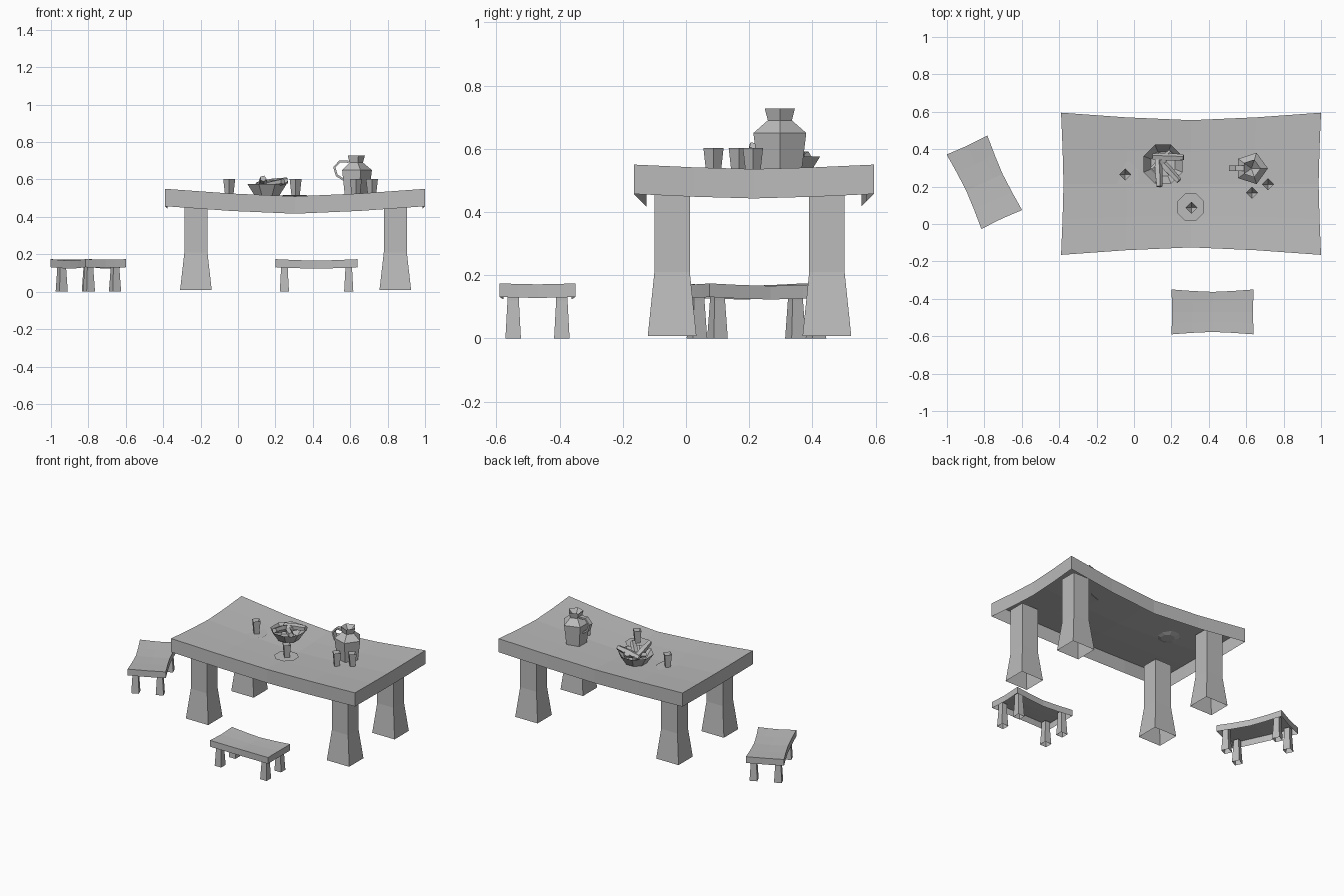
import bpy, bmesh
from math import sin, cos, pi, radians, sqrt
from mathutils import Vector, Matrix

if "Cube" in bpy.data.objects:
    bpy.data.objects.remove(bpy.data.objects["Cube"])

# one plain grey
GREY = (0.5, 0.5, 0.5, 1)
grey = bpy.data.materials.new("plain_grey")
grey.use_nodes = True
grey.diffuse_color = GREY
grey.node_tree.nodes["Principled BSDF"].inputs["Base Color"].default_value = GREY


def finish(name, bm, matrix=Matrix()):
    bmesh.ops.remove_doubles(bm, verts=bm.verts, dist=0.0005)
    bmesh.ops.recalc_face_normals(bm, faces=bm.faces)
    bm.transform(matrix)
    mesh = bpy.data.meshes.new(name)
    bm.to_mesh(mesh)
    bm.free()
    mesh.materials.append(grey)
    obj = bpy.data.objects.new(name, mesh)
    bpy.context.collection.objects.link(obj)
    return obj


def turned(name, profile, sides, matrix, spin=0, stretch=1):
    """Faceted shell through (radius, height) rings."""
    bm = bmesh.new()
    rings = []
    for r, z in profile:
        angles = [spin + 2 * pi * i / sides for i in range(sides)]
        rings.append([bm.verts.new((r * cos(a) * stretch, r * sin(a), z)) for a in angles])
    for low, high in zip(rings, rings[1:]):
        for i in range(sides):
            j = (i + 1) % sides
            bm.faces.new((low[i], low[j], high[j], high[i]))
    return finish(name, bm, matrix)


def saddle_top(name, half, height, thick, waist, dip, matrix, n=4):
    """Sagging, waisted board: a top sheet with a skirt, open below."""
    bm = bmesh.new()
    bmesh.ops.create_grid(bm, x_segments=n, y_segments=n, size=1)
    for v in bm.verts:
        a, b = 1 - abs(v.co.x) ** 1.4, 1 - abs(v.co.y) ** 1.4
        v.co = (v.co.x * (half[0] - waist[0] * b),
                v.co.y * (half[1] - waist[1] * a),
                height - dip[0] * a - dip[1] * b)
    rim = [e for e in bm.edges if e.is_boundary]
    skirt = bmesh.ops.extrude_edge_only(bm, edges=rim)["geom"]
    for v in skirt:
        if isinstance(v, bmesh.types.BMVert):
            v.co.z -= thick
    return finish(name, bm, matrix)


def legs(name, spread, profile, stretch, matrix):
    """Four square, flared, hollow legs."""
    square = [(h * sqrt(2), z) for h, z in profile]
    for sx, x_word in ((1, "left"), (-1, "right")):
        for sy, y_word in ((-1, "front"), (1, "back")):
            place = matrix @ Matrix.Translation((sx * spread[0], sy * spread[1], 0))
            turned(f"{name}_{y_word}_{x_word}", square, 4, place, pi / 4, stretch)


def at(x, y, z=0, turn=0):
    return Matrix.Translation((x, y, z)) @ Matrix.Rotation(radians(turn), 4, "Z")


# table
saddle_top("table_top", (0.695, 0.38), 0.55, 0.093, (0.013, 0.04), (0.04, 0.014), at(0.305, 0.215))
legs("table_leg", (0.533, 0.245), [(0.077, 0.008), (0.056, 0.21), (0.056, 0.51)], 1.1, at(0.308, 0.201))

# stools
for word, place in (("front", at(0.42, -0.47)), ("side", at(-0.8, 0.223, 0, -65))):
    saddle_top(f"{word}_stool_seat", (0.22, 0.12), 0.174, 0.043, (0.004, 0.013), (0.008, 0.003), place)
    legs(f"{word}_stool_leg", (0.172, 0.077), [(0.0245, 0), (0.018, 0.12), (0.018, 0.155)], 1, place)

# cups with hollow mouths
cup = [(0, 0), (0.022, 0), (0.032, 0.09), (0, 0.03)]
for i, (x, y) in enumerate([(-0.047, 0.265), (0.308, 0.087), (0.63, 0.167), (0.716, 0.212)]):
    turned(f"cup_{i + 1}", cup, 4, at(x, y, 0.513))

# flat plates
plate = [(0, -0.012), (0.045, -0.012), (0.078, 0), (0, 0)]
for i, (x, y, z) in enumerate([(-0.05, 0.263, 0.515), (0.303, 0.09, 0.517)]):
    turned(f"plate_{i + 1}", plate, 8, at(x, y, z), pi / 8)

# bowl
turned("bowl", [(0, 0.512), (0.07, 0.512), (0.113, 0.575)], 8, at(0.155, 0.32), pi / 8)

# loaves heaped in the bowl
loaves = [((0.1, 0.36, 0.57), (0.265, 0.355, 0.595)),
          ((0.125, 0.38, 0.56), (0.135, 0.2, 0.605)),
          ((0.12, 0.36, 0.555), (0.24, 0.23, 0.59)),
          ((0.1, 0.29, 0.565), (0.2, 0.385, 0.575))]
for i, (a, b) in enumerate(loaves):
    a, b = Vector(a), Vector(b)
    d = b - a
    place = Matrix.Translation(a) @ d.to_track_quat("Z", "Y").to_matrix().to_4x4()
    size = d.length
    turned(f"loaf_{i + 1}", [(0, 0), (0.017, 0), (0.023, size / 2), (0.017, size), (0, size)], 5, place)

# jug
jug = [(0, 0.51), (0.07, 0.51), (0.088, 0.65), (0.04, 0.69), (0.05, 0.727), (0, 0.68)]
turned("jug", jug, 5, at(0.628, 0.297))

# jug handle: a thin bent strap
strap = bmesh.new()
path = [(0.59, 0.695), (0.545, 0.697), (0.515, 0.665), (0.528, 0.622), (0.575, 0.592)]
pairs = [[strap.verts.new((x, y, z)) for y in (0.283, 0.313)] for x, z in path]
for p, q in zip(pairs, pairs[1:]):
    strap.faces.new((p[0], p[1], q[1], q[0]))
handle = finish("jug_handle", strap)
thick = handle.modifiers.new("thickness", "SOLIDIFY")
thick.thickness = 0.012
thick.offset = 0
